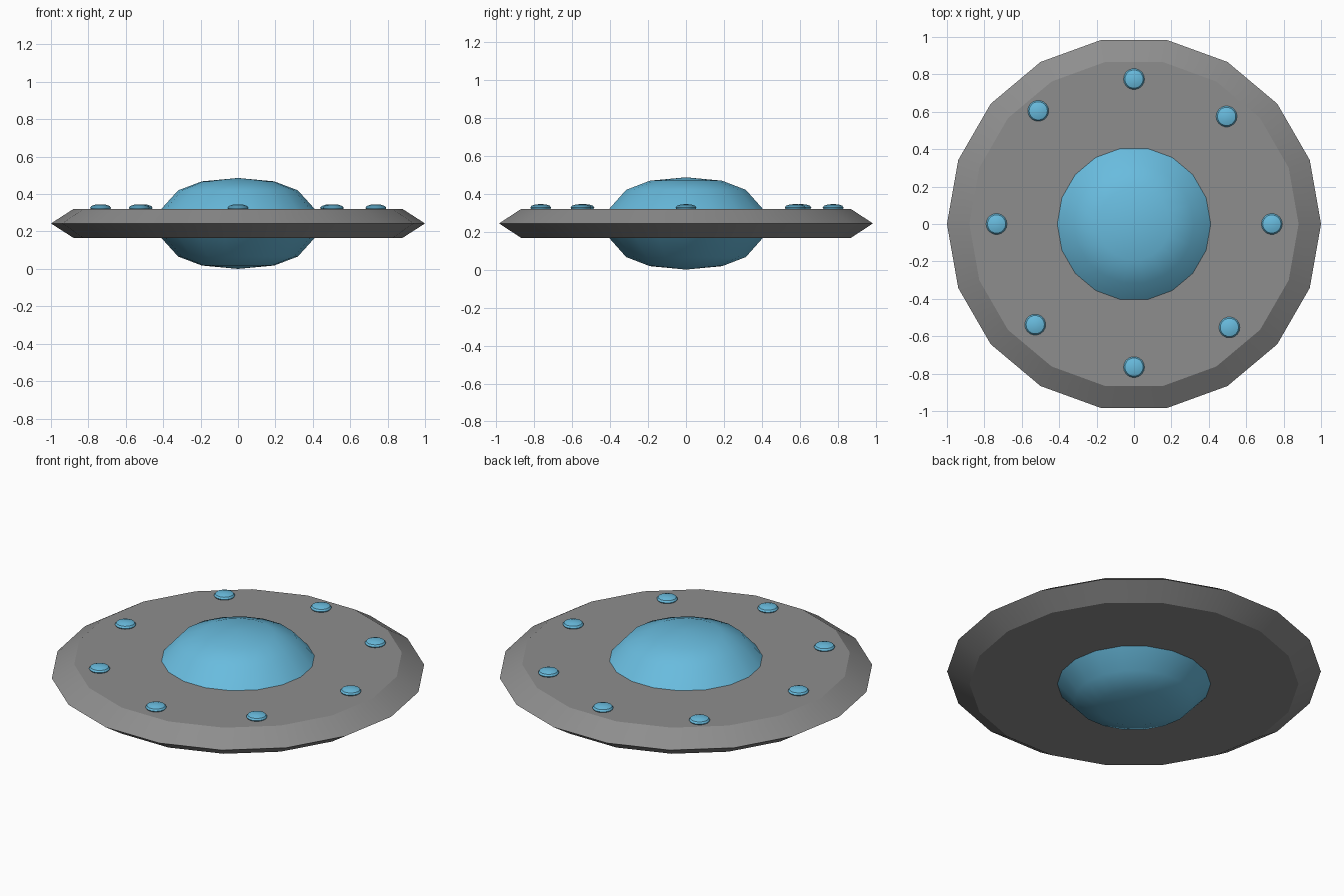
import bpy, bmesh, math

if "Cube" in bpy.data.objects:
    bpy.data.objects.remove(bpy.data.objects["Cube"])

SIDES = 18
MID = 0.243  # height of the rim edge


def material(name, rgb):
    m = bpy.data.materials.new(name)
    m.diffuse_color = (*rgb, 1)
    m.use_nodes = True
    m.node_tree.nodes["Principled BSDF"].inputs["Base Color"].default_value = m.diffuse_color
    return m


grey = material("hull grey", (0.27, 0.27, 0.27))
blue = material("light blue", (0.14, 0.50, 0.73))


def lathe(name, profile, mat, sides, location=(0, 0, 0), smooth=35):
    """Revolve (radius, height) points around z; radius 0 closes to a pole."""
    bm = bmesh.new()
    rings = []
    for r, z in profile:
        n = sides if r > 0 else 1
        rings.append([bm.verts.new((r * math.cos(2 * math.pi * i / sides),
                                    r * math.sin(2 * math.pi * i / sides), z))
                      for i in range(n)])
    for a, b in zip(rings, rings[1:]):
        for i in range(sides):
            j = (i + 1) % sides
            quad = [a[i % len(a)], a[j % len(a)], b[j % len(b)], b[i % len(b)]]
            bm.faces.new(list(dict.fromkeys(quad)))
    # cap open ends with flat polygons
    for ring in (rings[0], rings[-1]):
        if len(ring) > 1:
            bm.faces.new(ring)
    bmesh.ops.recalc_face_normals(bm, faces=bm.faces)
    me = bpy.data.meshes.new(name)
    bm.to_mesh(me)
    bm.free()
    me.materials.append(mat)
    ob = bpy.data.objects.new(name, me)
    ob.location = location
    bpy.context.collection.objects.link(ob)
    bpy.ops.object.select_all(action='DESELECT')
    ob.select_set(True)
    bpy.context.view_layer.objects.active = ob
    bpy.ops.object.shade_smooth_by_angle(angle=math.radians(smooth))
    return ob


# Saucer disc with a chamfered rim
lathe("saucer_hull", [(0.88, 0.166), (1.0, MID), (0.88, 0.32)], grey, SIDES, smooth=30)

# Flattened cabin bulging out of both sides of the disc
half = [(0.48, 0.0), (0.32, 0.177), (0.193, 0.225), (0.0, 0.243)]
cabin = [(r, MID - z) for r, z in reversed(half)] + [(r, MID + z) for r, z in half[1:]]
lathe("cabin_dome", cabin, blue, SIDES)

# Ring of small button lights on the upper face
spots = [(0, 0.775), (0.495, 0.575), (0.737, 0), (0.51, -0.553),
         (0, -0.765), (-0.528, -0.538), (-0.735, 0), (-0.512, 0.605)]
button = [(0.05, -0.004), (0.056, 0.006), (0.049, 0.016), (0.028, 0.023), (0, 0.025)]
for k, (x, y) in enumerate(spots):
    lathe(f"deck_light_{k + 1}", button, blue, 18, (x, y, 0.32))
